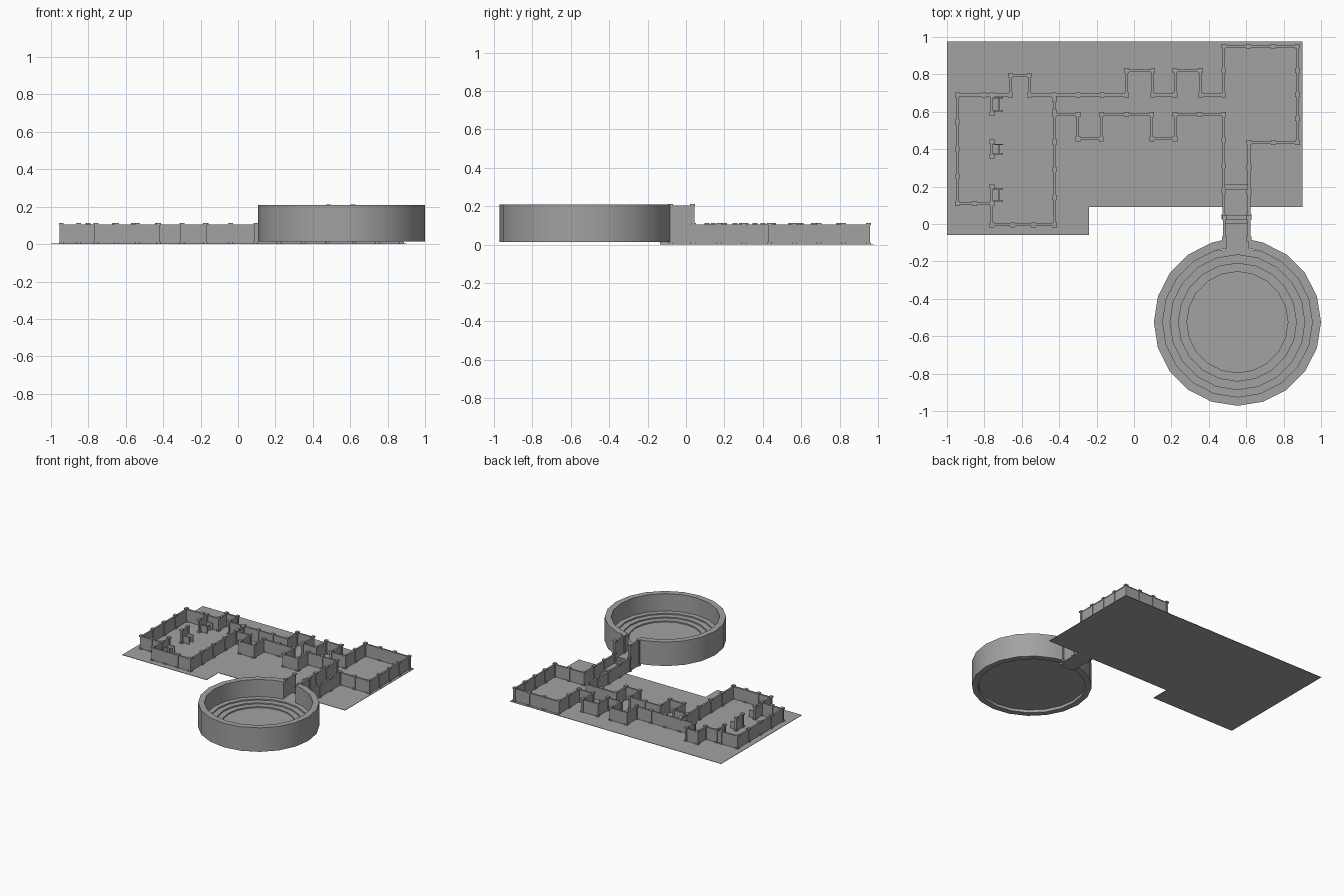
import bpy, bmesh
from math import cos, sin, radians, hypot, ceil
from mathutils import Vector, Matrix

cube = bpy.data.objects.get("Cube")
if cube:
    bpy.data.objects.remove(cube, do_unlink=True)

stone = bpy.data.materials.new("grey stone")
stone.use_nodes = True
GREY = (0.36, 0.36, 0.36, 1)
stone.diffuse_color = GREY
stone.node_tree.nodes["Principled BSDF"].inputs["Base Color"].default_value = GREY


def finish(name, bm, smooth=False):
    bmesh.ops.recalc_face_normals(bm, faces=bm.faces)
    mesh = bpy.data.meshes.new(name)
    bm.to_mesh(mesh)
    bm.free()
    mesh.materials.append(stone)
    obj = bpy.data.objects.new(name, mesh)
    bpy.context.collection.objects.link(obj)
    if smooth:
        bpy.ops.object.select_all(action="DESELECT")
        obj.select_set(True)
        bpy.context.view_layer.objects.active = obj
        bpy.ops.object.shade_smooth_by_angle(angle=radians(30))
    return obj


def box(bm, center, size, angle_axis=None):
    m = Matrix.Translation(center)
    if angle_axis:
        m = m @ Vector(angle_axis).to_track_quat("X", "Z").to_matrix().to_4x4()
    bmesh.ops.create_cube(bm, size=1, matrix=m @ Matrix.Diagonal((*size, 1)))


def post(bm, x, y, top):
    # flared foot, slim shaft, flared cap
    box(bm, (x, y, 0.006), (0.026, 0.026, 0.012))
    box(bm, (x, y, top / 2), (0.017, 0.017, top - 0.01))
    box(bm, (x, y, top - 0.006), (0.026, 0.026, 0.012))


def wall(name, path, height=0.105, spacing=0.15):
    bm = bmesh.new()
    spots = {path[0]}
    for (ax, ay), (bx, by) in zip(path, path[1:]):
        length = hypot(bx - ax, by - ay)
        mid = ((ax + bx) / 2, (ay + by) / 2)
        along = (bx - ax, by - ay, 0)
        box(bm, (*mid, height / 2), (length, 0.009, height), along)
        box(bm, (*mid, height - 0.003), (length, 0.014, 0.006), along)
        n = max(1, ceil(length / spacing - 0.2))
        for i in range(1, n + 1):
            spots.add((round(ax + (bx - ax) * i / n, 3),
                       round(ay + (by - ay) * i / n, 3)))
    for x, y in sorted(spots):
        post(bm, x, y, height + 0.008)
    return finish(name, bm)


# ground slab, L-shaped
bm = bmesh.new()
outline = [(-1, -0.06), (-0.24, -0.06), (-0.24, 0.09), (0.9, 0.09), (0.9, 0.977), (-1, 0.977)]
base = bm.faces.new([bm.verts.new((x, y, 0)) for x, y in outline])
top = bmesh.ops.extrude_face_region(bm, geom=[base])
bmesh.ops.translate(bm, vec=(0, 0, 0.003), verts=[v for v in top["geom"] if isinstance(v, bmesh.types.BMVert)])
finish("ground_slab", bm)


# outer walls, traced as runs around the rooms
def alcove(x0, x1, y, tip):
    return [(x0, y), (x0, tip), (x1, tip), (x1, y)]


NORTH, SOUTH = 0.69, 0.585
wall("north_wall", [(-0.945, 0.11), (-0.945, NORTH)] + alcove(-0.66, -0.56, NORTH, 0.795)
     + alcove(-0.04, 0.1, NORTH, 0.82) + alcove(0.22, 0.355, NORTH, 0.82)
     + [(0.48, NORTH), (0.48, 0.95), (0.875, 0.95), (0.875, 0.435), (0.615, 0.435), (0.615, 0.04)])
wall("south_wall", [(-0.425, SOUTH)] + alcove(-0.3, -0.175, SOUTH, 0.455)
     + alcove(0.095, 0.22, SOUTH, 0.455) + [(0.48, SOUTH), (0.48, 0.04)])
wall("west_room_wall", [(-0.945, 0.11), (-0.76, 0.11), (-0.76, -0.005),
                        (-0.425, -0.005), (-0.425, SOUTH)])

# doorway between the west room and the corridor
bm = bmesh.new()
for y in (0.6, 0.665):
    post(bm, -0.425, y, 0.113)
box(bm, (-0.425, 0.64, 0.1), (0.012, 0.11, 0.012))
finish("corridor_doorway", bm)

# broken divider with short side screens
for i, (y0, y1) in enumerate([(0.11, 0.2), (0.36, 0.44), (0.59, 0.69)]):
    wall(f"divider_{i + 1}", [(-0.76, y0), (-0.76, y1)])
    bm = bmesh.new()
    for y in (y0 + 0.015, y1 - 0.015):
        box(bm, (-0.73, y, 0.03), (0.06, 0.007, 0.06))
    box(bm, (-0.722, (y0 + y1) / 2, 0.02), (0.008, y1 - y0 - 0.03, 0.04))
    finish(f"divider_screen_{i + 1}", bm)

# tall gate walls beside the arena entrance
for side, x in (("right", 0.483), ("left", 0.615)):
    wall(f"gate_wall_{side}", [(x, 0.035), (x, -0.08)], height=0.205)

# stairs and raised passage into the arena
bm = bmesh.new()
levels = [(0.235, 0.011), (0.21, 0.022), (0.185, 0.034), (0.045, 0.046), (0.025, 0.057), (0.005, 0.069)]
for start, height in levels:
    box(bm, (0.549, (start - 0.135) / 2, height / 2), (0.125, start + 0.135, height))
finish("entrance_stairs", bm)

# arena
CX, CY, OUTER, INNER = 0.553, -0.525, 0.447, 0.4

# ring wall, open at the entrance
bm = bmesh.new()
angles = [98] + list(range(108, 433, 18)) + [442]
loops = []
for a in angles:
    c, s = cos(radians(a)), sin(radians(a))
    loops.append([bm.verts.new((CX + r * c, CY + r * s, z)) for r, z in
                  ((OUTER, 0.015), (OUTER, 0.21), (INNER, 0.21), (INNER, 0.015))])
for p, q in zip(loops, loops[1:]):
    for i in range(4):
        j = (i + 1) % 4
        bm.faces.new((p[i], p[j], q[j], q[i]))
bm.faces.new(loops[0])
bm.faces.new(loops[-1])
finish("arena_wall", bm, smooth=True)

# sunken floor with concentric steps
bm = bmesh.new()
profile = [(INNER, 0.038), (INNER, 0.07), (0.36, 0.07), (0.36, 0.06),
           (0.315, 0.06), (0.315, 0.05), (0.27, 0.05), (0.27, 0.04)]
rings = [[bm.verts.new((CX + r * cos(radians(a)), CY + r * sin(radians(a)), z))
          for a in range(0, 360, 18)] for r, z in profile]
for p, q in zip(rings, rings[1:]):
    for i in range(len(p)):
        j = (i + 1) % len(p)
        bm.faces.new((p[i], p[j], q[j], q[i]))
bm.faces.new(rings[0])
bm.faces.new(rings[-1])
finish("arena_floor", bm, smooth=True)
